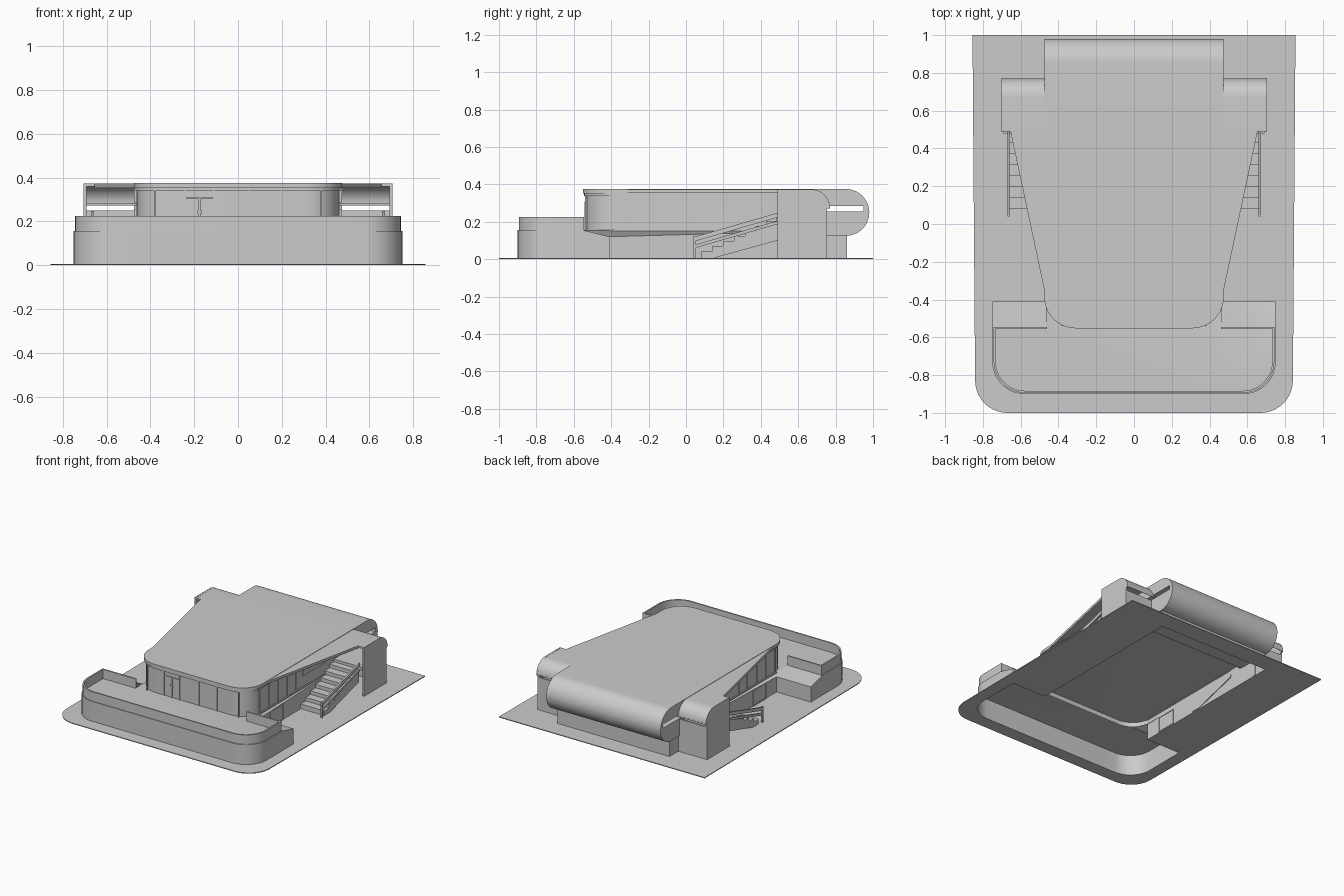
import bpy, bmesh, math
from mathutils import Vector

if "Cube" in bpy.data.objects:
    bpy.data.objects.remove(bpy.data.objects["Cube"], do_unlink=True)

grey = bpy.data.materials.new("plain grey")
grey.use_nodes = True
grey.diffuse_color = (0.6, 0.6, 0.6, 1)
grey.node_tree.nodes["Principled BSDF"].inputs["Base Color"].default_value = (0.6, 0.6, 0.6, 1)


def rounded(corners, steps=10):
    """Outline from corners (u, v) or (u, v, radius)."""
    pts = []
    for i, c in enumerate(corners):
        p = Vector(c[:2])
        if len(c) == 2:
            pts.append(p)
            continue
        a = (Vector(corners[i - 1][:2]) - p).normalized()
        b = (Vector(corners[(i + 1) % len(corners)][:2]) - p).normalized()
        centre = p + c[2] * (a + b)
        for k in range(steps + 1):
            t = math.pi / 2 * k / steps
            pts.append(centre - c[2] * (b * math.cos(t) + a * math.sin(t)))
    return pts


def finish(name, bm):
    bmesh.ops.recalc_face_normals(bm, faces=bm.faces)
    mesh = bpy.data.meshes.new(name)
    bm.to_mesh(mesh)
    bm.free()
    mesh.materials.append(grey)
    ob = bpy.data.objects.new(name, mesh)
    bpy.context.collection.objects.link(ob)
    bpy.ops.object.select_all(action='DESELECT')
    ob.select_set(True)
    bpy.context.view_layer.objects.active = ob
    bpy.ops.object.shade_smooth_by_angle(angle=math.radians(30))
    return ob


def prism_mesh(outline, lo, hi, axis='z', open_bottom=False):
    bm = bmesh.new()
    place = (lambda p, w: (p[0], p[1], w)) if axis == 'z' else (lambda p, w: (w, p[0], p[1]))
    low = [bm.verts.new(place(p, lo)) for p in outline]
    top = [bm.verts.new(place(p, hi)) for p in outline]
    n = len(low)
    for i in range(n):
        j = (i + 1) % n
        bm.faces.new((low[i], low[j], top[j], top[i]))
    bm.faces.new(top)
    if not open_bottom:
        bm.faces.new(low[::-1])
    return bm


def prism(name, outline, lo, hi, axis='z', open_bottom=False):
    return finish(name, prism_mesh(outline, min(lo, hi), max(lo, hi), axis, open_bottom))


def box(name, x0, x1, y0, y1, z0, z1):
    return prism(name, [(x0, y0), (x1, y0), (x1, y1), (x0, y1)], z0, z1)


# Footprint of the hollow podium: wide terrace in front, narrower block behind
W, T = 0.465, 0.75
podium = rounded([(-T, -0.41), (-T, -0.9, 0.17), (T, -0.9, 0.17), (T, -0.41),
                  (W, -0.41), (W, 0.86), (-W, 0.86), (-W, -0.41)])

# Ground plate with the podium footprint left open
bm = bmesh.new()
site = rounded([(-0.855, 1), (-0.84, -1, 0.17), (0.84, -1, 0.17), (0.855, 1)])
for loop in (site, podium):
    vs = [bm.verts.new((p[0], p[1], 0)) for p in loop]
    for i, v in enumerate(vs):
        bm.edges.new((v, vs[(i + 1) % len(vs)]))
bmesh.ops.triangle_fill(bm, edges=bm.edges[:], use_beauty=True)
ext = bmesh.ops.extrude_face_region(bm, geom=bm.faces[:])
for v in ext["geom"]:
    if isinstance(v, bmesh.types.BMVert):
        v.co.z = 0.006
finish("ground_plate", bm)

# Podium, with the side ends of the terrace sloping down to the back
bm = prism_mesh(podium, 0, 0.155, open_bottom=True)
for co, no in (((0, -0.55, 0), (0, 1, 0)), ((W, 0, 0), (1, 0, 0)), ((-W, 0, 0), (1, 0, 0))):
    bmesh.ops.bisect_plane(bm, geom=bm.verts[:] + bm.edges[:] + bm.faces[:],
                           plane_co=co, plane_no=no)
for v in bm.verts:
    if v.co.z > 0.1 and abs(v.co.y + 0.41) < 0.01:
        v.co.z = 0.12
finish("podium", bm)

# Terrace parapet
O, I = 0.743, 0.732
prism("terrace_parapet", rounded([
    (-O, -0.55), (-O, -0.894, 0.165), (O, -0.894, 0.165), (O, -0.55),
    (I, -0.55), (I, -0.883, 0.154), (-I, -0.883, 0.154), (-I, -0.55)]), 0.155, 0.225)

# Upper storey and roof slab
prism("upper_storey", rounded([(-0.46, 0.6), (-0.46, -0.535, 0.15), (0.46, -0.535, 0.15),
                               (0.46, 0.6)]), 0.12, 0.352, open_bottom=True)
prism("roof_fascia", rounded([(-0.468, 0.6), (-0.468, -0.545, 0.16), (0.468, -0.545, 0.16),
                              (0.468, 0.6)]), 0.338, 0.352)
prism("roof_slab", rounded([(-0.475, 0.62), (-0.475, -0.552, 0.165), (0.475, -0.552, 0.165),
                            (0.475, 0.62)]), 0.352, 0.375)

# Rolled rear end of the roof, open along a long slot
prism("rear_roll", rounded([(0.6, 0.375), (0.98, 0.375, 0.125), (0.98, 0.125, 0.125),
                            (0.6, 0.125), (0.6, 0.255), (0.95, 0.255),
                            (0.95, 0.285), (0.6, 0.285)], 14), -0.475, 0.475, 'x')

# Front door, canopy bar and mullions
for x in (-0.38, -0.24, -0.11, 0.05, 0.2, 0.38):
    box("front_mullion", x - 0.003, x + 0.003, -0.54, -0.53, 0.155, 0.338)
box("door_bar", -0.24, -0.11, -0.542, -0.534, 0.302, 0.308)
box("door_post", -0.18, -0.17, -0.542, -0.534, 0.155, 0.302)
box("door_handle", -0.185, -0.165, -0.543, -0.534, 0.235, 0.25)


def frame(name, s, y0, y1, z0, z1, x, t=0.006):
    """Thin rectangular frame on a side wall."""
    a, b = s * (x - 0.004), s * (x + 0.004)
    for u0, u1, w0, w1 in ((y0, y1, z1 - t, z1), (y0, y1, z0, z0 + t),
                           (y0, y0 + t, z0 + t, z1 - t), (y1 - t, y1, z0 + t, z1 - t)):
        box(name, a, b, u0, u1, w0, w1)


for s, side in ((1, "left_"), (-1, "right_")):
    # Terrace end wall
    box(side + "terrace_end_wall", s * 0.46, s * O, -0.556, -0.545, 0.15, 0.225)

    # Side wall details
    frame(side + "ground_door", s, -0.285, -0.13, 0.006, 0.122, W)
    frame(side + "window", s, 0.11, 0.38, 0.235, 0.305, 0.458, 0.004)
    for y in (-0.4, -0.29, -0.18, -0.07, 0.03):
        box(side + "mullion", s * 0.455, s * 0.464, y - 0.003, y + 0.003, 0.155, 0.338)
    box(side + "floor_band", s * 0.455, s * 0.468, -0.41, 0.49, 0.15, 0.158)

    # Triangular canopy widening toward the wing
    prism(side + "canopy", [(s * 0.46, -0.42), (s * 0.655, 0.495), (s * 0.46, 0.495)],
          0.353, 0.372)

    # Wing: curved hood, outer panel, back wall and landing
    prism(side + "wing_hood", rounded([
        (0.49, 0.372), (0.77, 0.372, 0.1), (0.77, 0.28), (0.758, 0.28),
        (0.758, 0.36, 0.08), (0.49, 0.36)]), s * 0.46, s * 0.703, 'x')
    prism(side + "wing_panel", rounded([
        (0.49, 0), (0.755, 0), (0.755, 0.27), (0.77, 0.27), (0.77, 0.373, 0.1),
        (0.49, 0.373)]), s * 0.692, s * 0.704, 'x')
    box(side + "wing_back_wall", s * 0.46, s * 0.692, 0.742, 0.755, 0, 0.25)
    box(side + "landing", s * 0.46, s * 0.692, 0.48, 0.745, 0.2, 0.225)

    # Stairs rising to the landing
    steps = 7
    run, rise = 0.41 / steps, 0.19 / steps
    profile = [(0.08, 0.006)]
    for i in range(steps):
        z = 0.015 + rise * (i + 1)
        profile += [(0.08 + run * i, z), (0.08 + run * (i + 1), z)]
    profile += [(0.49, 0.1), (0.15, 0.006)]
    prism(side + "stairs", profile, s * 0.46, s * 0.66, 'x')

    # Sloping stair rails and end post
    for name, z0, z1, t in (("handrail", 0.118, 0.248, 0.025), ("lower_rail", 0.075, 0.205, 0.018)):
        prism(side + name, [(0.04, z0 - t), (0.49, z1 - t), (0.49, z1), (0.04, z0)],
              s * 0.658, s * 0.67, 'x')
    box(side + "rail_post", s * 0.658, s * 0.67, 0.04, 0.05, 0, 0.125)
